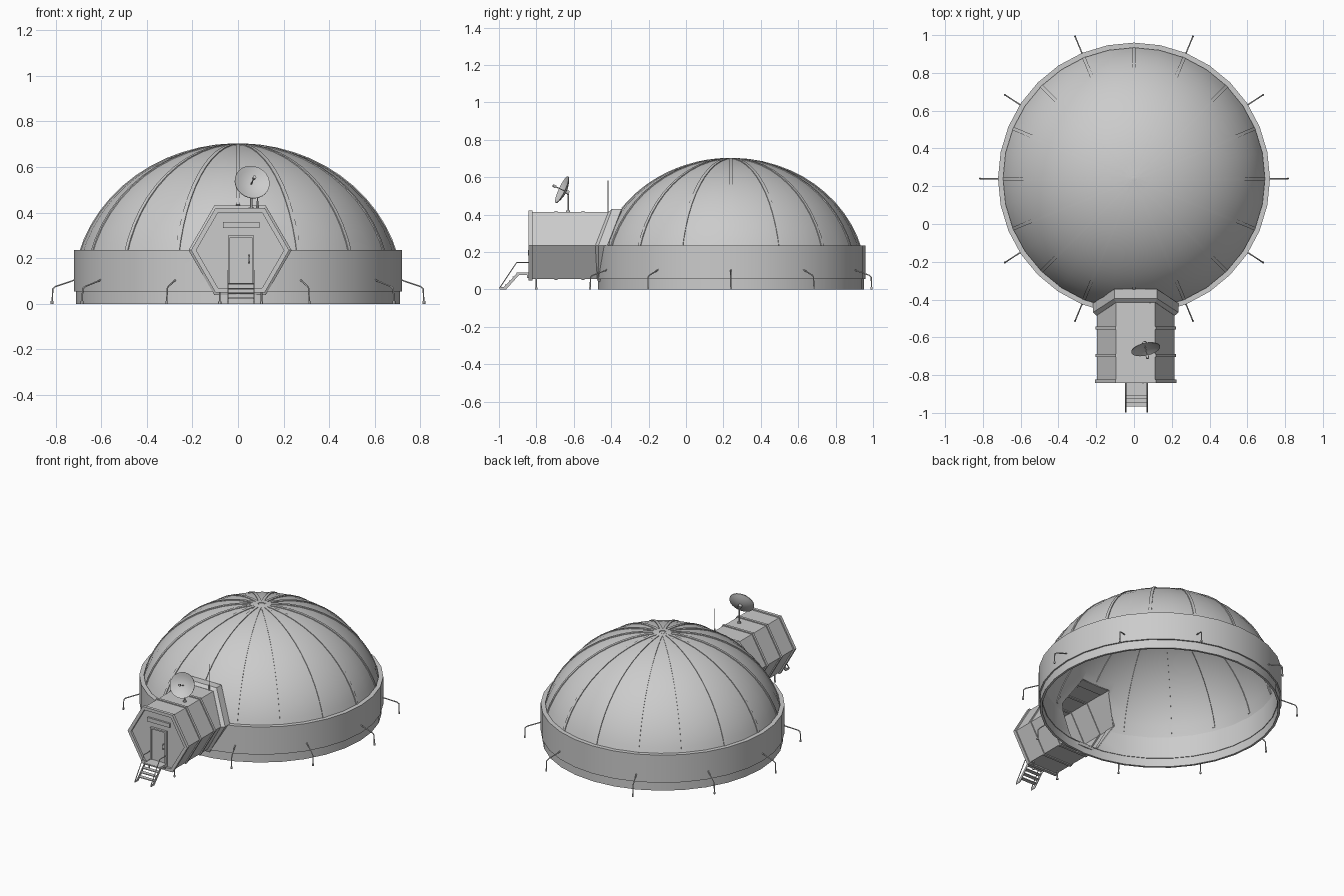
import bpy, bmesh, math
from mathutils import Vector, Matrix

if "Cube" in bpy.data.objects:
    bpy.data.objects.remove(bpy.data.objects["Cube"])

CY = 0.24                 # dome centre in y
TX, TZ = 0.009, 0.235     # tunnel axis
A, B, Z0 = 0.72, 0.65, 0.05   # dome ellipse


def make(name, verts, faces, smooth=None):
    me = bpy.data.meshes.new(name)
    bm = bmesh.new()
    vs = [bm.verts.new(v) for v in verts]
    for f in faces:
        bm.faces.new([vs[i] for i in f])
    bmesh.ops.remove_doubles(bm, verts=bm.verts, dist=1e-5)
    bmesh.ops.recalc_face_normals(bm, faces=bm.faces)
    bm.to_mesh(me)
    bm.free()
    ob = bpy.data.objects.new(name, me)
    bpy.context.collection.objects.link(ob)
    bpy.ops.object.select_all(action='DESELECT')
    ob.select_set(True)
    bpy.context.view_layer.objects.active = ob
    if smooth:
        bpy.ops.object.shade_smooth_by_angle(angle=math.radians(smooth))
    return ob


def loft(name, loops, start=True, end=True, cyclic=False, smooth=None):
    n, m = len(loops[0]), len(loops)
    faces = []
    for j in range(m if cyclic else m - 1):
        k = (j + 1) % m
        faces += [(j*n + i, j*n + (i+1) % n, k*n + (i+1) % n, k*n + i) for i in range(n)]
    if start and not cyclic:
        faces.append(tuple(range(n)))
    if end and not cyclic:
        faces.append(tuple(range((m-1)*n, m*n)))
    return make(name, [v for l in loops for v in l], faces, smooth)


def lathe(name, profile, cx=0, cy=CY, n=32):
    loops = [[(cx + r*math.cos(2*math.pi*i/n), cy + r*math.sin(2*math.pi*i/n), z)
              for i in range(n)] for r, z in profile]
    return loft(name, loops, cyclic=True, smooth=30)


def box(name, x, y, z):
    return loft(name, [[(a, b, c) for a, b in ((x[0], y[0]), (x[1], y[0]), (x[1], y[1]), (x[0], y[1]))]
                       for c in z])


def rod(name, pts, r):
    cu = bpy.data.curves.new(name, 'CURVE')
    cu.dimensions = '3D'
    cu.bevel_depth, cu.bevel_resolution, cu.use_fill_caps = r, 1, True
    sp = cu.splines.new('POLY')
    sp.points.add(len(pts) - 1)
    for p, c in zip(sp.points, pts):
        p.co = (*c, 1)
    ob = bpy.data.objects.new(name, cu)
    bpy.context.collection.objects.link(ob)
    bpy.ops.object.select_all(action='DESELECT')
    ob.select_set(True)
    bpy.context.view_layer.objects.active = ob
    bpy.ops.object.convert(target='MESH')
    return bpy.context.view_layer.objects.active


def hexloop(r, top, mid=None, bot=None):
    mid = top if mid is None else mid
    bot = top if bot is None else bot
    ys = (mid, top, top, mid, bot, bot)
    return [(TX + r*math.cos(math.pi*i/3), ys[i], TZ + r*math.sin(math.pi*i/3)) for i in range(6)]


def hexring(name, ro, ri, y0, y1):
    return loft(name, [hexloop(ro, y0), hexloop(ro, y1), hexloop(ri, y1), hexloop(ri, y0)], cyclic=True)


def arc(a, b, t0, t1, n):
    return [(a*math.cos(t), Z0 + b*math.sin(t))
            for t in (math.radians(t0 + (t1 - t0)*i/n) for i in range(n + 1))]


# Dome shell, wall band and base ring
shell = arc(A, B, 13, 90, 12) + arc(A - .008, B - .008, 90, 13, 12)
dome = lathe("dome", shell)
band = lathe("wall_band", [(.72, .055), (.72, .235), (.693, .235), (.693, .055)])
lathe("base_ring", [(.711, 0), (.711, .056), (.697, .056), (.697, 0)])

# Opening cut where the tunnel enters
cutter = loft("opening_cutter", [hexloop(.203, -.7), hexloop(.203, -.2)])
for ob in (dome, band):
    mod = ob.modifiers.new("opening", 'BOOLEAN')
    mod.operation, mod.object, mod.solver = 'DIFFERENCE', cutter, 'EXACT'
    bpy.context.view_layer.objects.active = ob
    bpy.ops.object.modifier_apply(modifier="opening")
bpy.data.objects.remove(cutter)

# Dome ribs: the front one stops above the tunnel
for k in range(16):
    ang = math.radians(22.5*k)
    d, s = Vector((math.cos(ang), math.sin(ang), 0)), Vector((-math.sin(ang), math.cos(ang), 0))
    t0 = 36 if k == 12 else 15
    loops = []
    for (ro, zo), (ri, zi) in zip(arc(A + .004, B + .004, t0, 88.5, 12), arc(A - .014, B - .014, t0, 88.5, 12)):
        c = Vector((0, CY, 0))
        loops.append([c + d*ro - s*.009 + Vector((0, 0, zo)), c + d*ro + s*.009 + Vector((0, 0, zo)),
                      c + d*ri + s*.009 + Vector((0, 0, zi)), c + d*ri - s*.009 + Vector((0, 0, zi))])
    loft(f"dome_rib_{k}", loops, smooth=30)
lathe("dome_cap", [(0, .704), (.016, .702), (.016, .685), (0, .685)], n=16)

# Bent anchor legs around the wall
for k, deg in enumerate((0, 33, 67.5, 112.5, 147, 180, 213, 247.5, 292.5, 327)):
    c, s = math.cos(math.radians(deg)), math.sin(math.radians(deg))
    path = [(r*c, CY + r*s, z) for r, z in ((.70, .107), (.72, .103), (.80, .076), (.812, .066), (.815, .0))]
    rod(f"anchor_leg_{k}", path, .0035)
    rod(f"anchor_foot_{k}", [(.815*c, CY + .815*s, 0), (.815*c, CY + .815*s, .012)], .006)
    rod(f"anchor_socket_{k}", path[:2], .007)

# Hexagonal entrance tunnel with frames and collar
loft("tunnel", [hexloop(.206, -.828), hexloop(.206, -.40, -.46, -.47)], end=False)
hexring("tunnel_front_frame", .215, .192, -.842, -.822)
for k, y in enumerate((-.695, -.55)):
    hexring(f"tunnel_rib_{k}", .213, .20, y - .008, y + .008)
loft("tunnel_collar", [hexloop(.207, -.415, -.485, -.475), hexloop(.226, -.395, -.468, -.47),
                       hexloop(.226, -.345, -.42, -.45), hexloop(.200, -.345, -.42, -.45),
                       hexloop(.200, -.415, -.485, -.475)], cyclic=True)
for k, x in enumerate((-.08, .103)):
    rod(f"tunnel_leg_{k}", [(x, -.80, 0), (x, -.80, .06)], .004)
    rod(f"tunnel_leg_foot_{k}", [(x, -.80, 0), (x, -.80, .01)], .007)

# Door, frame, handle and header panel
X0, X1 = -.044, .070
box("door", (X0 + .006, X1 - .006), (-.833, -.825), (.075, .292))
for n, x in (("left", (X0, X0 + .009)), ("right", (X1 - .009, X1))):
    box(f"door_jamb_{n}", x, (-.842, -.826), (.065, .30))
box("door_lintel", (X0, X1), (-.842, -.826), (.291, .30))
box("door_sill", (X0, X1), (-.85, -.826), (.062, .09))
rod("door_handle", [(.048, -.832, .18), (.048, -.843, .183), (.048, -.843, .21), (.048, -.832, .213)], .003)
box("header_panel", (-.066, .094), (-.84, -.826), (.332, .358))

# Steps with stringers and rails
prof = [(-.998, 0), (-.962, 0), (-.893, .077), (-.838, .077), (-.838, .092), (-.898, .092), (-.975, .012), (-.998, .012)]
for n, x in (("left", X0), ("right", X1)):
    loft(f"step_stringer_{n}", [[(x + o, y, z) for y, z in prof] for o in (-.002, .002)])
    rod(f"step_rail_{n}", [(x, -.997, .008), (x, -.905, .145), (x, -.838, .145)], .003)
for k in range(4):
    y, z = -.955 + .02*k, .022 + .021*k
    box(f"step_tread_{k}", (X0, X1), (y - .012, y + .012), (z, z + .005))
box("step_landing", (X0, X1), (-.90, -.838), (.084, .091))

# Dish on its mast, with feed and struts
prof = [(.078*t, .022*t*t) for t in (0, .25, .5, .75, 1)]
dish = lathe("dish", prof + [(r, z - .004) for r, z in reversed(prof)], 0, 0, 24)
aim = Vector((.2, -.9, .42)).normalized()
hub = Vector((.058, -.645, .525))
dish.matrix_world = Matrix.Translation(hub) @ aim.to_track_quat('Z', 'Y').to_matrix().to_4x4()
rod("dish_feed_arm", [hub - aim*.012, hub + aim*.07], .003)
rod("dish_feed", [hub + aim*.058, hub + aim*.075], .008)
rod("dish_bracket", [hub - aim*.02, hub], .012)
rod("dish_mast", [(.058, -.63, .41), (.058, -.63, .50), hub - aim*.014], .005)
rod("dish_mast_base", [(.058, -.63, .41), (.058, -.63, .422)], .012)

# Whip antenna
rod("antenna", [(.085, -.417, .40), (.085, -.417, .582)], .0025)
rod("antenna_base", [(.085, -.417, .40), (.085, -.417, .45)], .004)
